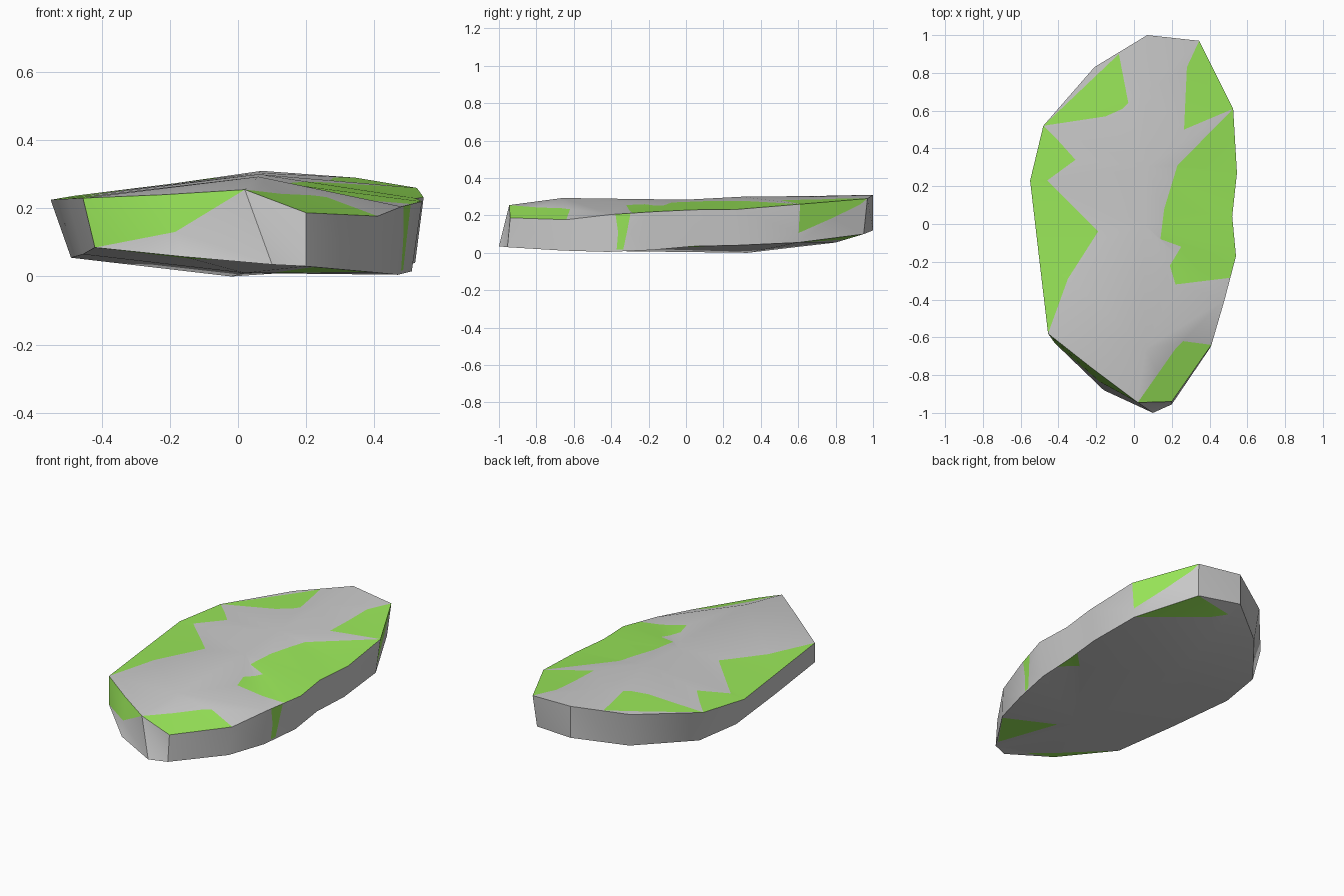
import bpy, bmesh
from mathutils import Vector
from mathutils.bvhtree import BVHTree
from mathutils.geometry import delaunay_2d_cdt, barycentric_transform

if "Cube" in bpy.data.objects:
    bpy.data.objects.remove(bpy.data.objects["Cube"])

# Slab rim, counter-clockwise from the front: upper and lower edge
RIM = [(.02, -.945, .255), (.20, -.94, .187), (.41, -.64, .177), (.48, -.40, .205),
       (.54, -.17, .22), (.52, .04, .23), (.545, .27, .232), (.525, .61, .26),
       (.345, .97, .29), (.07, 1, .31), (-.21, .83, .27), (-.48, .52, .237),
       (-.55, .23, .225), (-.50, -.20, .228), (-.455, -.58, .23), (-.22, -.765, .24)]
LOW = [(.10, -1, .035), (.20, -.955, .03), (.40, -.66, .012), (.47, -.42, .005),
       (.51, -.18, .015), (.50, .04, .035), (.52, .27, .04), (.50, .60, .055),
       (.33, .95, .10), (.07, 1, .12), (-.19, .81, .07), (-.44, .50, .05),
       (-.49, .22, .055), (-.455, -.20, .065), (-.42, -.63, .085), (-.16, -.88, .058)]
RIDGE = [(.06, -.66, .293), (.05, 0, .284), (.06, .3, .3), (.06, .7, .304)]
BELLY = [(.02, -.45, .01), (-.02, .33, 0), (.05, .8, .055)]
N = len(RIM)

# Moss outlines: on the top, the underside (x, y) and the wall (rim index, height)
MOSS_TOP = [
    [(.02, -.945), (.20, -.94), (.41, -.64), (.26, -.62), (.22, -.66)],
    [(.525, .61), (.23, .31), (.16, .08), (.14, -.08), (.25, -.12), (.19, -.22),
     (.22, -.32), (.507, -.285), (.54, -.17), (.52, .04), (.545, .27)],
    [(.345, .97), (.28, .83), (.265, .5), (.525, .61)],
    [(-.48, .52), (-.15, .57), (-.06, .61), (-.03, .64), (-.08, .90)],
    [(-.48, .52), (-.55, .23), (-.46, .23), (-.31, .34), (-.40, .44)],
    [(-.55, .23), (-.50, -.20), (-.455, -.58), (-.35, -.29), (-.19, -.04), (-.46, .23)]]
MOSS_LOW = [
    [(.22, -.91), (.39, -.67), (.11, -.53)],
    [(-.42, -.63), (-.16, -.88), (0, -.93), (-.2, -.78)],
    [(.505, -.06), (.50, .04), (.51, .12), (.41, .02)],
    [(.50, .60), (.33, .95), (.08, .91)]]
MOSS_WALL = [
    [(14, 0), (15, .4), (16, 1), (15, 1), (14, 1)],
    [(3.1, 1), (3.2, .5), (3.2, .05), (3.35, .05), (3.4, .5), (3.45, 1)],
    [(7, .25), (7.5, .55), (7.9, .85), (8, 1), (7, 1)]]

meshes = {"rock_slab": bmesh.new(), "moss_patches": bmesh.new()}


def panel(outline, patches, seams, place, flip=False):
    """Cut a flat panel by its moss outlines and lift it into place."""
    pts, loops = [], []
    for poly in [outline] + patches:
        area = sum(a[0] * b[1] - b[0] * a[1] for a, b in zip(poly, poly[1:] + poly[:1]))
        ring = list(range(len(pts), len(pts) + len(poly)))
        pts += [Vector(p) for p in poly]
        loops.append(ring if area > 0 else ring[::-1])
    edges = []
    for a, b in seams:
        edges.append((len(pts), len(pts) + 1))
        pts += [Vector(a), Vector(b)]
    vs, _, tris, _, _, source = delaunay_2d_cdt(pts, edges, loops, 1, 1e-5)
    for tri, src in zip(tris, source):
        if 0 not in src:
            continue
        bm = meshes["moss_patches" if len(src) > 1 else "rock_slab"]
        ring = [bm.verts.new(place(vs[i])) for i in tri]
        bm.faces.new(ring[::-1] if flip else ring)


def cap(edge, inner, patches, flip):
    """Domed cap through an edge loop and a few inner points."""
    solid = [Vector(p) for p in edge + inner]
    vs, seams, tris, orig, _, _ = delaunay_2d_cdt(
        [p.xy for p in solid], [], [list(range(len(edge)))], 1, 1e-5)
    flat = [v.to_3d() for v in vs]
    solid = [solid[o[0]] for o in orig]
    tree = BVHTree.FromPolygons(flat, tris)

    def place(p):
        hit, _, i, _ = tree.find_nearest(p.to_3d())
        t = tris[i]
        return barycentric_transform(hit, *[flat[k] for k in t], *[solid[k] for k in t])

    panel([p[:2] for p in edge], patches, [(vs[a], vs[b]) for a, b in seams], place, flip)


def wall(p):
    i = min(int(p.x + 1e-5), N - 1)
    f, j = p.x - i, (i + 1) % N
    low = Vector(LOW[i]).lerp(Vector(LOW[j]), f)
    top = Vector(RIM[i]).lerp(Vector(RIM[j]), f)
    return low.lerp(top, p.y)


# Top, underside and side wall
cap(RIM, RIDGE, MOSS_TOP, False)
cap(LOW, BELLY, MOSS_LOW, True)
border = [(i, 0) for i in range(N + 1)] + [(i, 1) for i in range(N, -1, -1)]
panel(border, MOSS_WALL, [((i, 0), (i, 1)) for i in range(1, N)], wall)

# Objects
for name, bm in meshes.items():
    bmesh.ops.remove_doubles(bm, verts=bm.verts[:], dist=1e-4)
    mesh = bpy.data.meshes.new(name)
    bm.to_mesh(mesh)
    bm.free()
    obj = bpy.data.objects.new(name, mesh)
    bpy.context.collection.objects.link(obj)
    bpy.ops.object.select_all(action='DESELECT')
    obj.select_set(True)
    bpy.context.view_layer.objects.active = obj
    bpy.ops.object.shade_smooth_by_angle(angle=0.6)

moss = bpy.data.materials.new("moss_green")
moss.diffuse_color = (.32, .8, .1, 1)
moss.use_nodes = True
moss.node_tree.nodes["Principled BSDF"].inputs["Base Color"].default_value = moss.diffuse_color
bpy.data.objects["moss_patches"].data.materials.append(moss)
